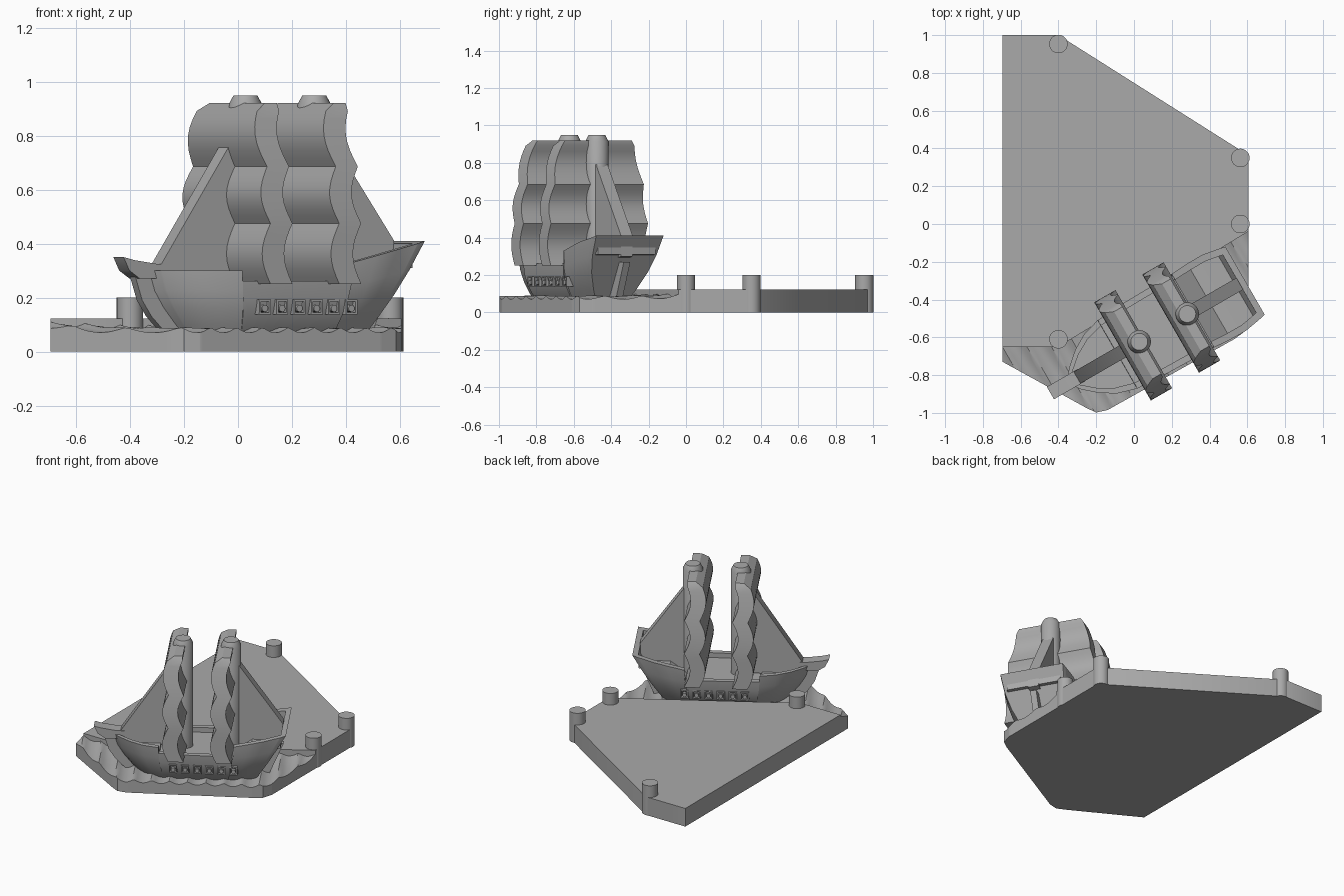
import bpy, bmesh, math
from mathutils import Vector

if "Cube" in bpy.data.objects:
    bpy.data.objects.remove(bpy.data.objects["Cube"], do_unlink=True)

grey = bpy.data.materials.new("stone_grey")
grey.use_nodes = True
GREY = (0.4, 0.4, 0.4, 1)
grey.diffuse_color = GREY
grey.node_tree.nodes["Principled BSDF"].inputs["Base Color"].default_value = GREY

HEADING = math.radians(30)
CENTRE = Vector((0.155, -0.55, 0))


def finish(name, bm, aboard=True, angle=35):
    """Turn a bmesh into an object; aboard places it in the ship's own frame."""
    bmesh.ops.recalc_face_normals(bm, faces=bm.faces)
    mesh = bpy.data.meshes.new(name)
    bm.to_mesh(mesh)
    bm.free()
    mesh.materials.append(grey)
    obj = bpy.data.objects.new(name, mesh)
    bpy.context.collection.objects.link(obj)
    if aboard:
        obj.location = CENTRE
        obj.rotation_euler.z = HEADING
    bpy.ops.object.select_all(action='DESELECT')
    obj.select_set(True)
    bpy.context.view_layer.objects.active = obj
    bpy.ops.object.shade_smooth_by_angle(angle=math.radians(angle))
    return obj


def loft(name, rings, aboard=True, angle=35):
    """Skin closed rings of points and cap both ends."""
    bm = bmesh.new()
    rows = [[bm.verts.new(p) for p in ring] for ring in rings]
    n = len(rows[0])
    for a, b in zip(rows, rows[1:]):
        for i in range(n):
            j = (i + 1) % n
            bm.faces.new((a[i], a[j], b[j], b[i]))
    bm.faces.new(rows[0])
    bm.faces.new(rows[-1])
    return finish(name, bm, aboard, angle)


def fin(name, outline, half):
    """Upright slab on the ship's centreline, outline in length and height."""
    return loft(name, [[(u, v, z) for u, z in outline] for v in (-half, half)])


def lathe(name, x, y, profile, aboard=False):
    turn = [math.tau * i / 28 for i in range(28)]
    return loft(name, [[(x + r * math.cos(t), y + r * math.sin(t), z) for t in turn]
                       for r, z in profile], aboard)


def box(name, centre, size):
    x, y, z = centre
    a, b, c = (s / 2 for s in size)
    return loft(name, [[(x - a, y - b, h), (x + a, y - b, h), (x + a, y + b, h), (x - a, y + b, h)]
                       for h in (z - c, z + c)])


# Flat tile and its pegs
tile = [(-.695, -.65), (-.4, -.65), (.605, -.04), (.605, .35), (.565, .39), (-.4, 1), (-.695, 1)]
loft("base_tile", [[(x, y, z) for x, y in tile] for z in (0, .122)], False)
for i, (x, y) in enumerate([(-.4, .953), (.563, .35), (.563, 0), (-.4, -.61)]):
    lathe(f"peg_{i + 1}", x, y, [(.049, 0), (.049, .2)])

# Rippled water, trimmed to the rounded tile edge
bm = bmesh.new()
bmesh.ops.create_grid(bm, x_segments=160, y_segments=24, size=1)
for v in bm.verts:
    u, w = v.co.x, v.co.y * .8
    lift = .022 * min(1, max(0, (w - .1) / .25))
    z = .09 - .02 * abs(math.sin(math.pi * (u + .05 * w) / .11)) + lift
    x = u * math.cos(HEADING) - w * math.sin(HEADING)
    y = u * math.sin(HEADING) + w * math.cos(HEADING)
    v.co = Vector((x, y, z)) + CENTRE
shore = [(-.695, -.73), (-.25, -.975), (-.2, -.998), (-.14, -.985), (.53, -.61),
         (.585, -.57), (.605, -.5), (.605, -.02), (-.695, -.6)]
for (ax, ay), (bx, by) in zip(shore, shore[1:] + shore[:1]):
    bmesh.ops.bisect_plane(bm, geom=bm.verts[:] + bm.edges[:] + bm.faces[:],
                           plane_co=(ax, ay, 0), plane_no=(by - ay, ax - bx, 0), clear_outer=True)
skirt = bmesh.ops.extrude_face_region(bm, geom=bm.faces[:], use_keep_orig=True)
for v in (g for g in skirt["geom"] if isinstance(g, bmesh.types.BMVert)):
    v.co.z = 0
finish("water", bm, False, 30)

# Hull stations: length, half width, rail height, deck height
stations = [(-.575, .012, .3, .3), (-.545, .055, .3, .3), (-.54, .062, .3, .25),
            (-.46, .13, .3, .25), (-.38, .175, .3, .25), (-.28, .203, .3, .25),
            (-.279, .203, .262, .23), (-.1, .213, .262, .23), (.18, .217, .262, .23),
            (.181, .217, .33, .23), (.28, .222, .355, .3), (.37, .222, .378, .3),
            (.465, .205, .4, .31), (.466, .205, .4, .4), (.5, .197, .41, .41)]
flare = [(0, .66), (.2, .8), (.45, .93), (.7, 1), (1, 1.03)]
rings = []
for u, half, rail, deck in stations:
    aft = max(0, (u - .1) / .4)
    fore = max(0, (-u - .2) / .375)
    side = []
    for f, k in flare:
        z = .05 + f * (rail - .05)
        shift = .16 * fore * (1 - f) ** 1.6 - .2 * aft * (1 - f)
        side.append((u + shift, half * k ** (1 + .8 * aft), z))
    inner = max(half - .028, half * .4)
    side += [(u, inner, rail), (u, inner, deck)]
    rings.append(side + [(a, -b, c) for a, b, c in reversed(side)])
loft("hull", rings, angle=25)

# Stem, beak, rudder and bow planks
fin("beak", [(-.69, .35), (-.64, .338), (-.55, .325), (-.5, .325), (-.5, .27), (-.62, .27), (-.665, .3)], .038)
fin("stem", [(-.63, .28), (-.6, .19), (-.56, .13), (-.49, .06), (-.4, .06), (-.5, .28)], .02)
fin("rudder", [(.47, .27), (.38, .06), (.3, .06), (.36, .27)], .02)

# Gun ports with muzzles on both sides
for side, s in (("left", 1), ("right", -1)):
    for i in range(6):
        u, y = -.19 + .074 * i, .197 * s
        for k, du, dz, w, h in (("sill", 0, -.024, .05, .007), ("lintel", 0, .024, .05, .007),
                                ("fore_jamb", -.021, 0, .007, .048), ("aft_jamb", .021, 0, .007, .048)):
            box(f"port_{k}_{side}_{i + 1}", (u + du, y, .165 + dz), (w, .045, h))
        turn = [math.tau * t / 12 for t in range(12)]
        loft(f"cannon_{side}_{i + 1}",
             [[(u + .013 * math.cos(t), y + d * s, .16 + .013 * math.sin(t)) for t in turn]
              for d in (-.03, .022)])

# Masts with billowing three-tier square sails
tiers = [.25, .475, .685, .92]
for label, m in (("fore", -.147), ("main", .147)):
    lathe(f"{label}_mast", m, 0, [(.062, .2), (.062, .915), (.045, .948)], True)
    rings = []
    for low, high in zip(tiers, tiers[1:]):
        for i in range(9):
            t = i / 8
            z = low + t * (high - low)
            belly = .036 * math.sin(math.pi * t)
            half = .3 - .085 * max(0, (z - .45) / .47) ** 1.7
            a, b = m - .066 - belly, m + .028 - belly
            if z > .9:
                a, b, half = a + .03, b - .012, half - .01
            if i or low == tiers[0]:
                rings.append([(a, -half, z), (b, -half, z), (b, half, z), (a, half, z)])
    loft(f"{label}_sails", rings, angle=30)

# Triangular stay sails fore and aft
fin("jib", [(-.53, .24), (-.53, .32), (-.235, .765), (-.17, .77), (-.17, .24)], .036)
fin("spanker", [(.17, .24), (.17, .8), (.2, .79), (.468, .41), (.468, .3)], .036)
